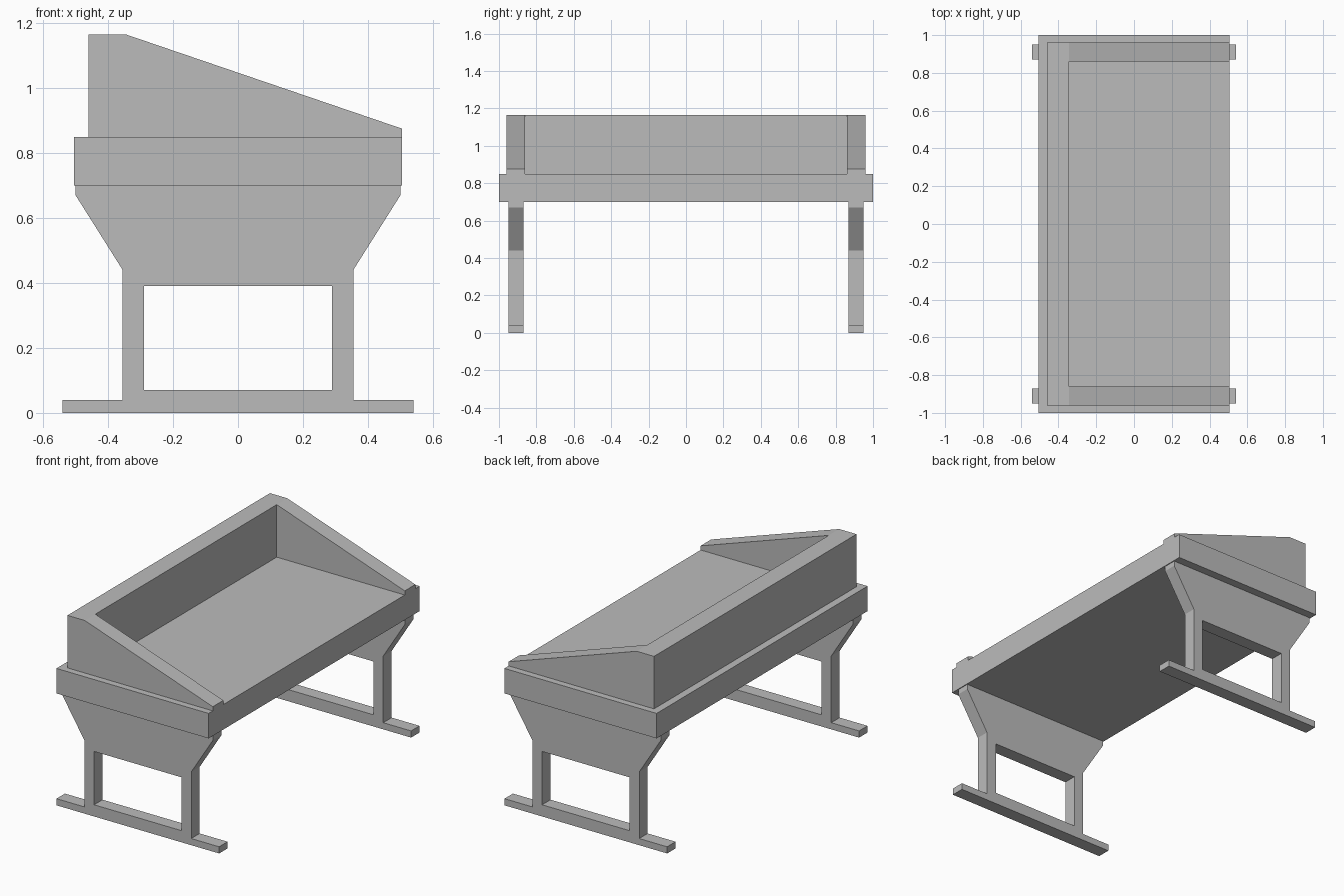
import bpy
import bmesh

cube = bpy.data.objects.get("Cube")
if cube:
    bpy.data.objects.remove(cube, do_unlink=True)

GREY = (0.5, 0.5, 0.5, 1)
grey = bpy.data.materials.new("plain grey")
grey.use_nodes = True
grey.diffuse_color = GREY
grey.node_tree.nodes["Principled BSDF"].inputs["Base Color"].default_value = GREY


def extrude_profile(name, profile, y0, y1, open_middle=False):
    """Extrude an x-z outline along y; open_middle drops walls on x = 0."""
    bm = bmesh.new()
    face = bm.faces.new([bm.verts.new((x, y0, z)) for x, z in profile])
    result = bmesh.ops.extrude_face_region(bm, geom=[face], use_keep_orig=True)
    moved = [v for v in result["geom"] if isinstance(v, bmesh.types.BMVert)]
    bmesh.ops.translate(bm, verts=moved, vec=(0, y1 - y0, 0))
    bmesh.ops.recalc_face_normals(bm, faces=bm.faces)
    if open_middle:
        inner = [f for f in bm.faces if all(abs(v.co.x) < 1e-5 for v in f.verts)]
        bmesh.ops.delete(bm, geom=inner, context='FACES')
    mesh = bpy.data.meshes.new(name)
    bm.to_mesh(mesh)
    bm.free()
    mesh.materials.append(grey)
    obj = bpy.data.objects.new(name, mesh)
    bpy.context.collection.objects.link(obj)
    return obj


def box(name, x0, x1, y0, y1, z0, z1):
    return extrude_profile(name, [(x0, z0), (x1, z0), (x1, z1), (x0, z1)], y0, y1)


def mirror(obj, x=False, y=False):
    mod = obj.modifiers.new("mirror", 'MIRROR')
    mod.use_axis = (x, y, False)
    mod.merge_threshold = 0.0005


# Table slab
box("table_top", -0.505, 0.505, -1, 1, 0.70, 0.85)

# Raised back board and the two sloping end boards
box("back_board", -0.46, -0.345, -0.86, 0.86, 0.85, 1.165)
end_outline = [(-0.46, 0.85), (0.505, 0.85), (0.505, 0.875),
               (-0.345, 1.165), (-0.46, 1.165)]
mirror(extrude_profile("end_boards", end_outline, -0.96, -0.86), y=True)

# Flared leg frames with a rectangular opening, from one half outline
half_frame = [(0, 0.04), (0.355, 0.04), (0.355, 0.44), (0.5, 0.67), (0.5, 0.70),
              (0, 0.70), (0, 0.39), (0.29, 0.39), (0.29, 0.07), (0, 0.07)]
frames = extrude_profile("leg_frames", half_frame, -0.95, -0.87, open_middle=True)
mirror(frames, x=True, y=True)

# Floor runners
mirror(box("foot_runners", -0.54, 0.54, -0.95, -0.87, 0, 0.04), y=True)
